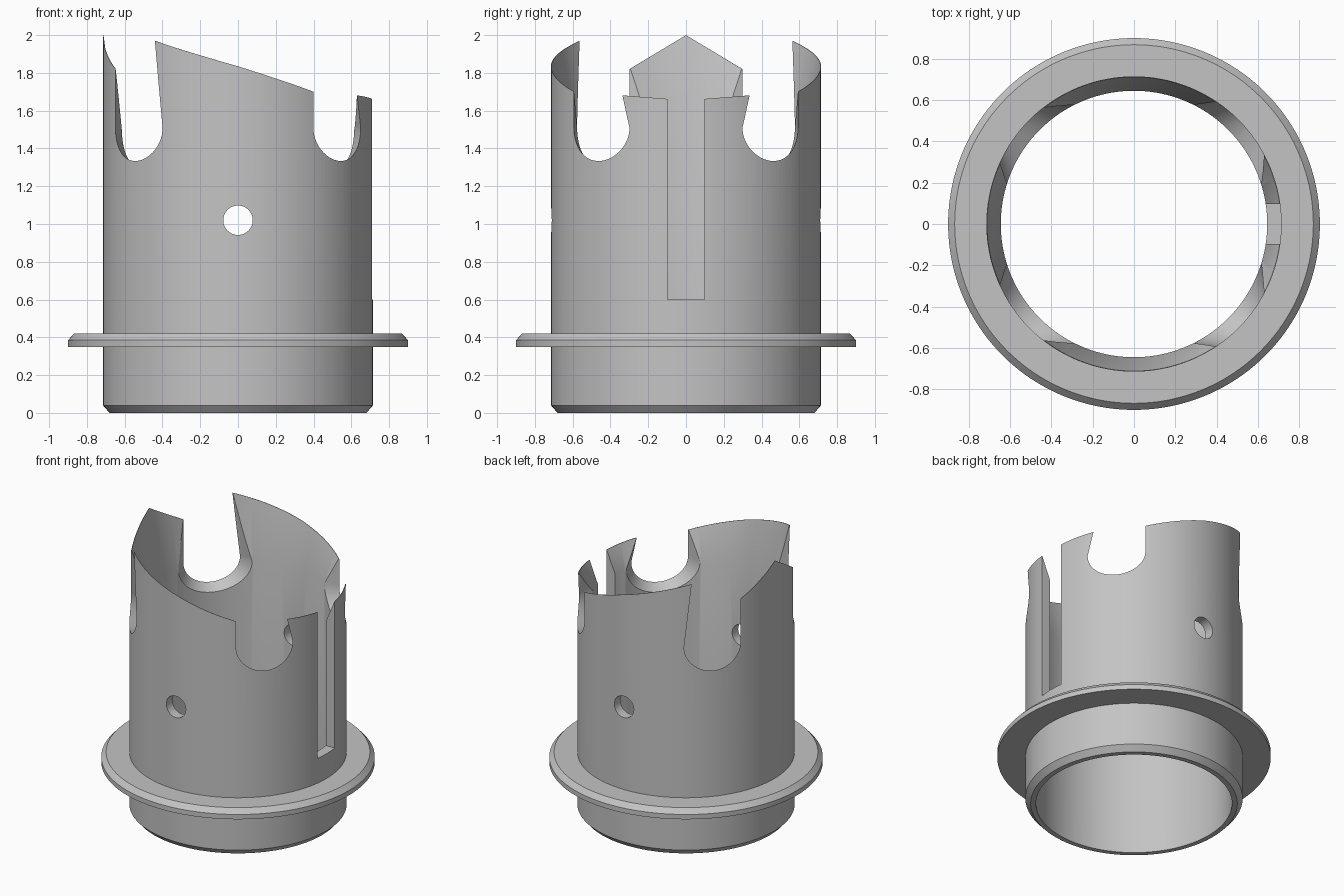
import bpy, bmesh, math
from mathutils import Vector, Matrix

cube = bpy.data.objects.get("Cube")
if cube:
    bpy.data.objects.remove(cube, do_unlink=True)

R_OUT, R_IN = 0.715, 0.645
SLOT_ANGLE = math.radians(40.4)
SEGMENTS = 180

metal = bpy.data.materials.new("plain_grey")
metal.use_nodes = True
metal.diffuse_color = (0.55, 0.55, 0.55, 1)
bsdf = next(n for n in metal.node_tree.nodes if n.type == 'BSDF_PRINCIPLED')
bsdf.inputs["Base Color"].default_value = metal.diffuse_color


def make_object(name, bm):
    bmesh.ops.recalc_face_normals(bm, faces=bm.faces)
    mesh = bpy.data.meshes.new(name)
    bm.to_mesh(mesh)
    bm.free()
    obj = bpy.data.objects.new(name, mesh)
    bpy.context.collection.objects.link(obj)
    mesh.materials.append(metal)
    return obj


def bridge(bm, loops):
    """Join consecutive closed loops of vertices with quads."""
    for a, b in zip(loops, loops[1:]):
        for i in range(len(a)):
            j = (i + 1) % len(a)
            bm.faces.new((a[i], a[j], b[j], b[i]))


# Height of the sloping rim, with a gabled tongue on the -x side
RIM = [(0, 1.655), (27, 1.68), (56, 1.70), (90, 1.835), (128, 1.97), (145, 2.0)]


def rim_height(angle):
    x, y = math.cos(angle), math.sin(angle)
    deg = math.degrees(math.acos(max(-1, min(1, x))))
    if deg > 180 - math.degrees(SLOT_ANGLE):
        return 2 - 0.6 * R_OUT * abs(y)
    for (a, za), (b, zb) in zip(RIM, RIM[1:]):
        if deg <= b:
            return za + (zb - za) * (deg - a) / (b - a)


# Sleeve with bottom chamfer, flange and a wall tapering to a thin rim
bm = bmesh.new()
loops = []
for i in range(SEGMENTS):
    ang = 2 * math.pi * i / SEGMENTS
    top = rim_height(ang)
    profile = [(R_IN, 0), (0.68, 0), (R_OUT, 0.04), (R_OUT, 0.35),
               (0.9, 0.35), (0.9, 0.385), (0.868, 0.42), (R_OUT, 0.42),
               (R_OUT, top), (R_OUT - 0.003, top), (R_IN, 1.5)]
    loops.append([bm.verts.new((r * math.cos(ang), r * math.sin(ang), z))
                  for r, z in profile])
bridge(bm, loops + loops[:1])
sleeve = make_object("flanged_sleeve", bm)


# Round-bottomed slot cutter, flaring towards the axis, one side leaning in
def slot_cutter(angle, lean):
    bm = bmesh.new()
    out = Vector((math.cos(angle), math.sin(angle), 0))
    side = Vector((-out.y, out.x, 0)) * (-1 if angle > 0 else 1)
    mid, top, steps = 1.51, 2.1, 32
    loops = []
    for dist in (0.5, 0.82):
        half = 0.192 + 0.62 * (0.69 - dist)
        pts = [(-half * math.cos(math.pi * k / steps),
                mid - half * math.sin(math.pi * k / steps)) for k in range(steps + 1)]
        pts += [(half - lean * (top - mid), top), (-half, top)]
        loops.append([bm.verts.new(out * dist + side * u + Vector((0, 0, z)))
                      for u, z in pts])
    bridge(bm, loops)
    for loop in loops:
        bm.faces.new(loop)
    return make_object("slot_cutter", bm)


cutters = []
for sign in (1, -1):
    cutters.append(slot_cutter(sign * SLOT_ANGLE, 0.2))
    cutters.append(slot_cutter(sign * (math.pi - SLOT_ANGLE), 0.09))

# Round hole through front and back
bm = bmesh.new()
bmesh.ops.create_cone(bm, cap_ends=True, segments=48, radius1=0.078, radius2=0.078,
                      depth=2, matrix=Matrix.Translation((0, 0, 1.02))
                      @ Matrix.Rotation(math.pi / 2, 4, 'X'))
cutters.append(make_object("hole_cutter", bm))

# Long key slot on the +x side
bm = bmesh.new()
bmesh.ops.create_cube(bm, size=1, matrix=Matrix.Translation((0.7, 0, 1.35))
                      @ Matrix.Diagonal((0.4, 0.196, 1.5, 1)))
cutters.append(make_object("key_slot_cutter", bm))

# Cut everything and tidy up
bpy.ops.object.select_all(action='DESELECT')
sleeve.select_set(True)
bpy.context.view_layer.objects.active = sleeve
for cutter in cutters:
    cutter.hide_render = True
    mod = sleeve.modifiers.new("cut", 'BOOLEAN')
    mod.operation = 'DIFFERENCE'
    mod.solver = 'EXACT'
    mod.object = cutter
    bpy.ops.object.modifier_apply(modifier=mod.name)
    bpy.data.objects.remove(cutter, do_unlink=True)

bpy.ops.object.shade_smooth_by_angle(angle=math.radians(25))
